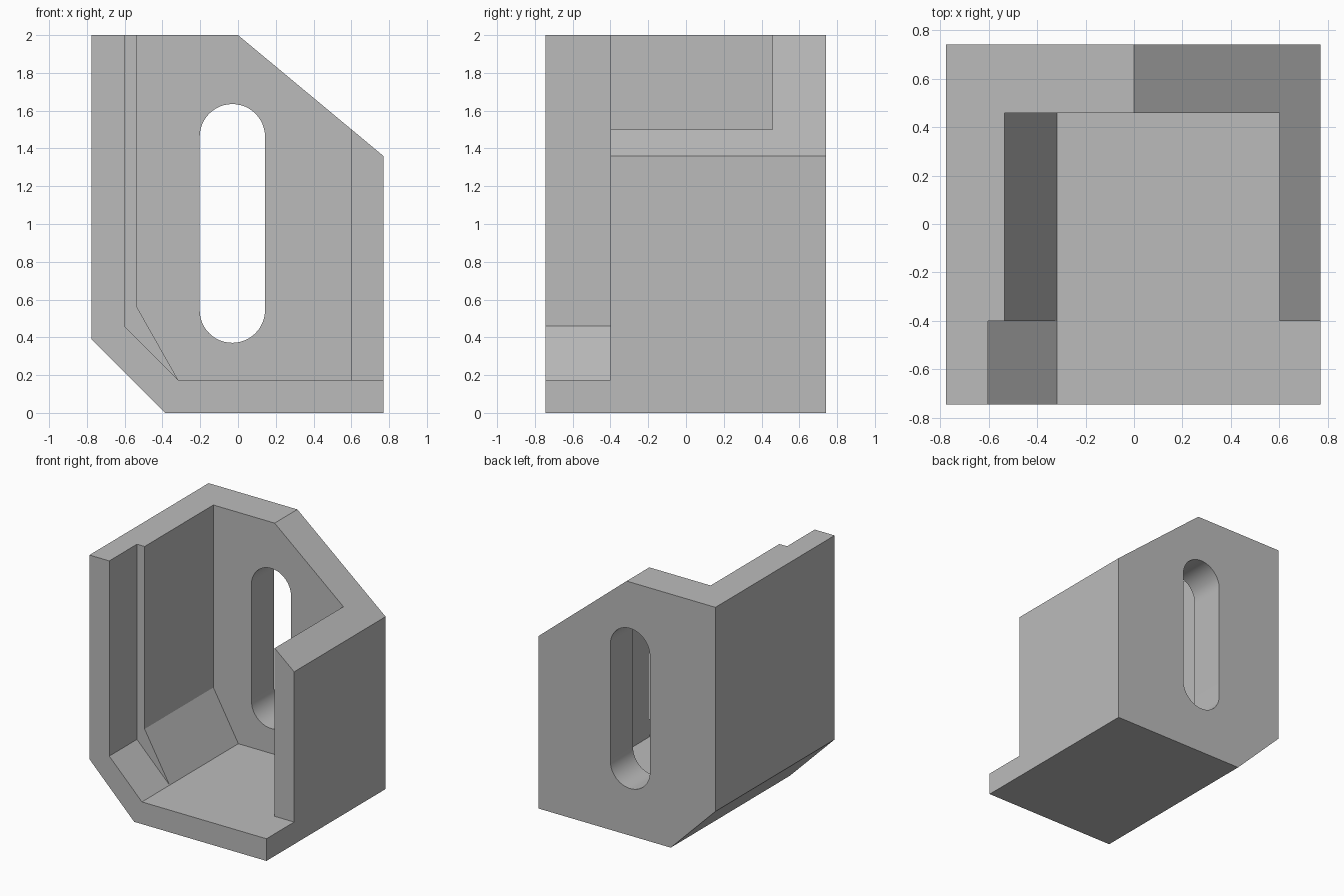
import bpy
import bmesh
import math

cube = bpy.data.objects.get("Cube")
if cube:
    bpy.data.objects.remove(cube, do_unlink=True)

grey = bpy.data.materials.new("plain grey")
grey.use_nodes = True
colour = (0.5, 0.5, 0.5, 1)
grey.diffuse_color = colour
grey.node_tree.nodes["Principled BSDF"].inputs["Base Color"].default_value = colour


def prism(name, profile, y0, y1):
    """Extrude an x-z profile from y0 to y1."""
    bm = bmesh.new()
    face = bm.faces.new([bm.verts.new((x, y0, z)) for x, z in profile])
    ext = bmesh.ops.extrude_face_region(bm, geom=[face])
    moved = [v for v in ext["geom"] if isinstance(v, bmesh.types.BMVert)]
    bmesh.ops.translate(bm, verts=moved, vec=(0, y1 - y0, 0))
    bmesh.ops.recalc_face_normals(bm, faces=bm.faces[:])
    mesh = bpy.data.meshes.new(name)
    bm.to_mesh(mesh)
    bm.free()
    mesh.materials.append(grey)
    obj = bpy.data.objects.new(name, mesh)
    bpy.context.collection.objects.link(obj)
    return obj


def cut(target, cutter):
    """Subtract the cutter, then discard it."""
    mod = target.modifiers.new(cutter.name, "BOOLEAN")
    mod.operation = "DIFFERENCE"
    mod.solver = "EXACT"
    mod.object = cutter
    bpy.context.view_layer.objects.active = target
    bpy.ops.object.modifier_apply(modifier=mod.name)
    bpy.data.objects.remove(cutter, do_unlink=True)


FRONT, BACK, FLOOR, STEP = -0.745, 0.74, 0.175, -0.4

# Outer block with a sloped top corner and a bevelled bottom corner
bracket = prism("bracket_housing", [
    (-0.775, 2), (0, 2), (0.77, 1.36), (0.77, 0), (-0.385, 0), (-0.775, 0.39),
], FRONT, BACK)

# Main pocket, open at the top and front
cut(bracket, prism("main_pocket", [
    (-0.535, 2.5), (0.6, 2.5), (0.6, FLOOR), (-0.317, FLOOR), (-0.535, 0.56),
], -1, 0.457))

# Wider front opening that also removes the front of the right-hand wall
cut(bracket, prism("front_opening", [
    (-0.602, 2.5), (1, 2.5), (1, FLOOR), (-0.317, FLOOR), (-0.602, 0.46),
], -1, STEP))

# Rounded slot through the back wall
radius, centre = 0.173, -0.03
slot = []
for mid, start in ((1.462, 0), (0.544, math.pi)):
    for i in range(25):
        a = start + math.pi * i / 24
        slot.append((centre + radius * math.cos(a), mid + radius * math.sin(a)))
cut(bracket, prism("slot", slot, 0.2, 1))

# Smooth slot ends, sharp edges elsewhere
bpy.ops.object.select_all(action="DESELECT")
bracket.select_set(True)
bpy.context.view_layer.objects.active = bracket
bpy.ops.object.shade_smooth_by_angle(angle=math.radians(20))
